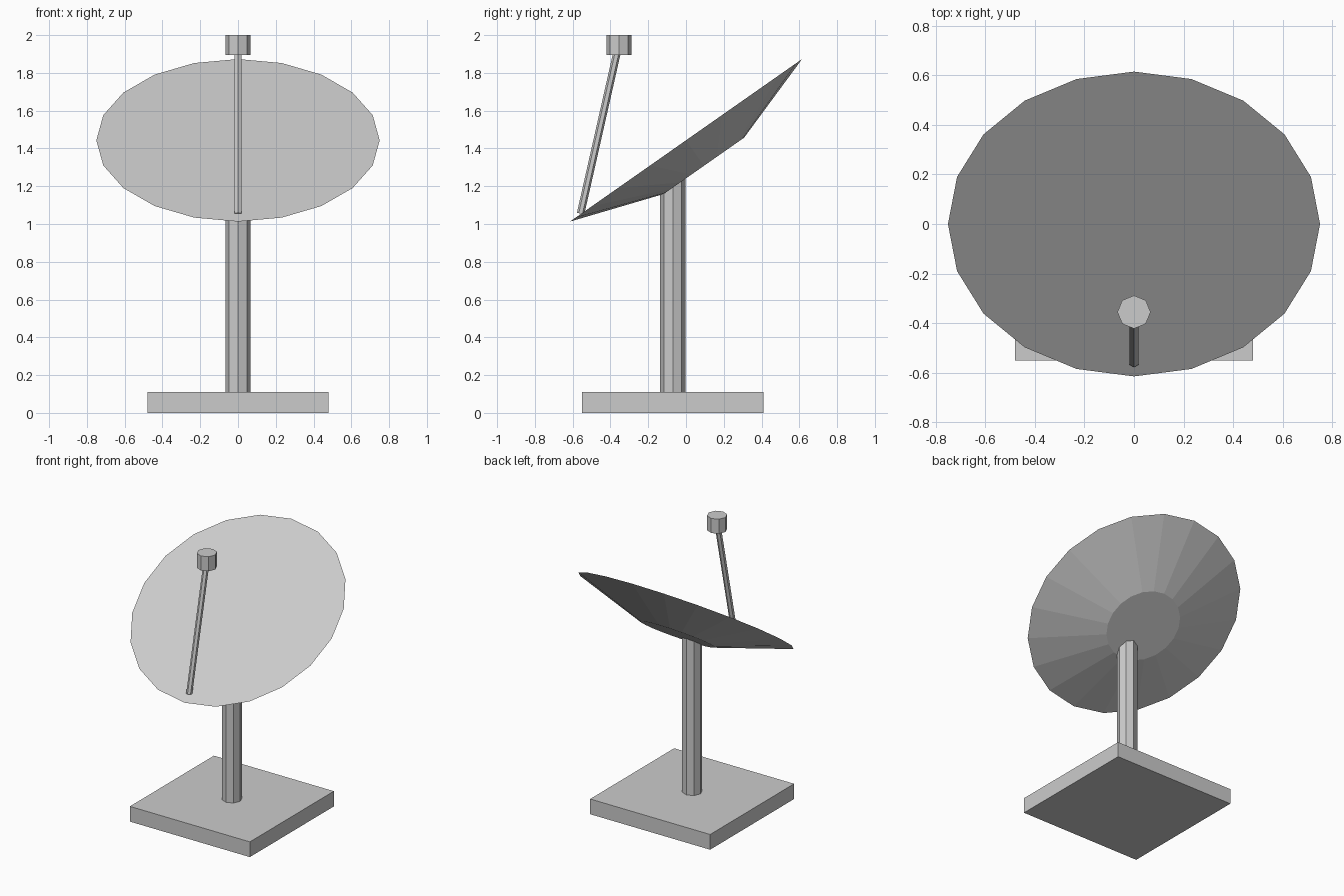
import bpy
from math import radians
from mathutils import Vector, Matrix

cube = bpy.data.objects.get("Cube")
if cube:
    bpy.data.objects.remove(cube, do_unlink=True)

# Single painted-metal colour
grey = bpy.data.materials.new("light_grey")
grey.use_nodes = True
colour = (0.6, 0.6, 0.6, 1)
grey.diffuse_color = colour
grey.node_tree.nodes["Principled BSDF"].inputs["Base Color"].default_value = colour


def finish(name):
    obj = bpy.context.object
    obj.name = name
    obj.data.materials.append(grey)
    return obj


def rod(name, start, end, sides, r_start, r_end=None):
    """Flat-sided rod or cone frustum between two points."""
    start, end = Vector(start), Vector(end)
    axis = end - start
    bpy.ops.mesh.primitive_cone_add(
        vertices=sides, radius1=r_start,
        radius2=r_start if r_end is None else r_end, depth=axis.length)
    obj = finish(name)
    # All rods lean only in the YZ plane, so turn about X
    tilt = Vector((0, 0, 1)).rotation_difference(axis)
    obj.matrix_world = Matrix.Translation((start + end) / 2) @ tilt.to_matrix().to_4x4()
    return obj


MAST_Y = -0.07

# Square base slab
bpy.ops.mesh.primitive_cube_add(size=1, location=(0, MAST_Y, 0.055))
finish("base").scale = (0.96, 0.96, 0.11)

# Mast, ending inside the dish
rod("mast", (0, MAST_Y, 0.11), (0, MAST_Y, 1.26), 8, 0.067)

# Tilted dish: flat face, tapering to a small flat back
face_centre = Vector((0, 0, 1.443))
facing = Matrix.Rotation(radians(35), 3, "X") @ Vector((0, 0, 1))
rod("dish", face_centre - facing * 0.165, face_centre, 20, 0.26, 0.75)

# Feed arm and receiver
rod("feed_arm", (0, -0.558, 1.055), (0, -0.358, 1.94), 6, 0.02)
rod("receiver", (0, -0.355, 1.895), (0, -0.355, 2.0), 8, 0.067)
